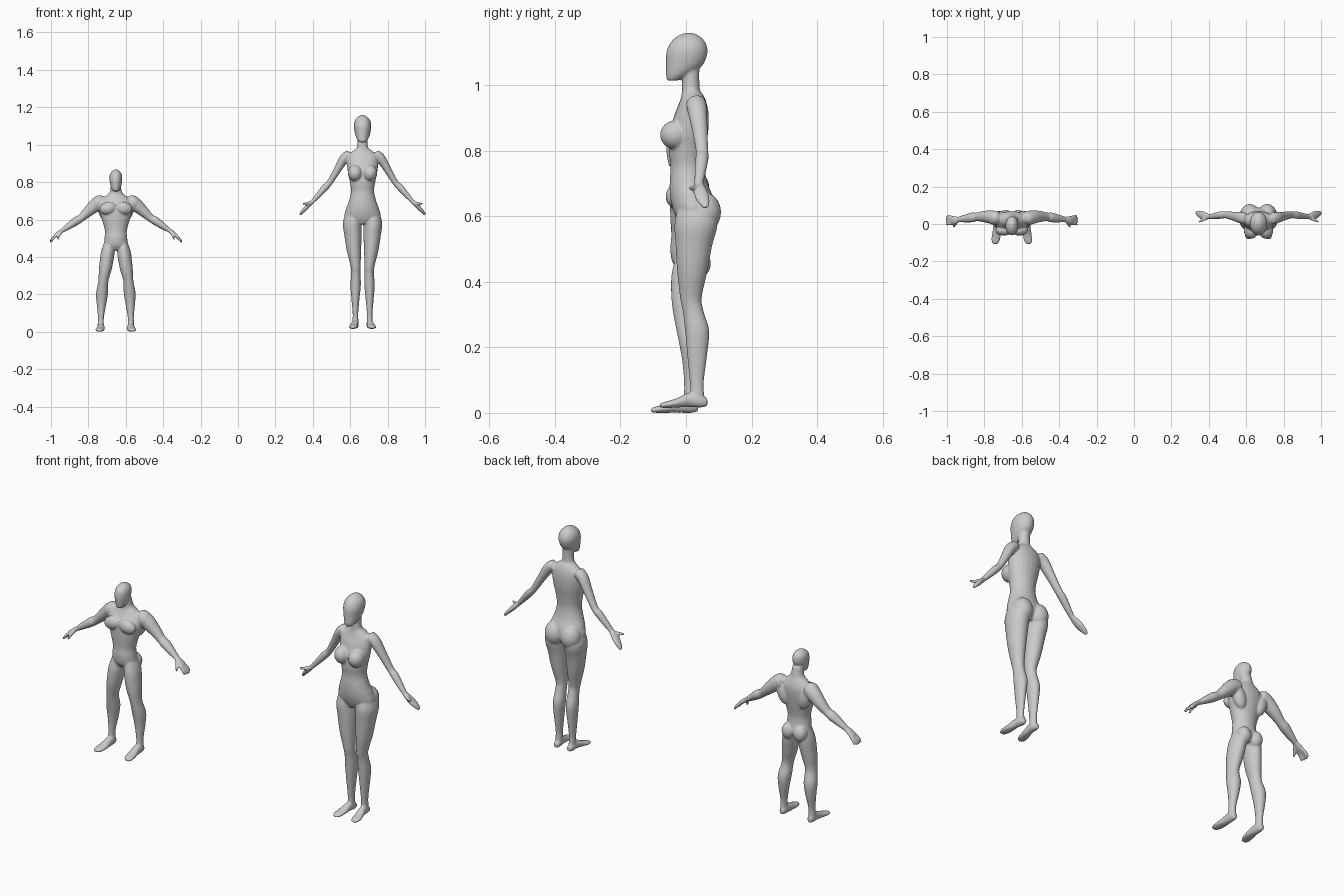
import bpy, bmesh, math
from mathutils import Vector, Matrix

X, Y, Z = Vector((1, 0, 0)), Vector((0, 1, 0)), Vector((0, 0, 1))


def spline(secs, steps=4):
    """Catmull-Rom interpolation of section tuples."""
    out = []
    for i in range(len(secs) - 1):
        a, b, c, d = (secs[max(0, min(len(secs) - 1, i + k))] for k in (-1, 0, 1, 2))
        for s in range(steps):
            t = s / steps
            out.append([.5 * (2 * q + (r - p) * t + (2 * p - 5 * q + 4 * r - w) * t * t
                              + (3 * q - p - 3 * r + w) * t ** 3) for p, q, r, w in zip(a, b, c, d)])
    return out + [list(secs[-1])]


def loft(bm, secs, sides=(1,), axis=None, ref=Y, n=20):
    """Closed tube through sections (x, y, z, half width, half depth)."""
    pts = spline(secs)
    for side in sides:
        rings = []
        for i, (x, y, z, ru, rv) in enumerate(pts):
            t = axis
            if t is None:
                t = (Vector(pts[min(i + 1, len(pts) - 1)][:3]) - Vector(pts[max(i - 1, 0)][:3])).normalized()
            u = ref.cross(t).normalized()
            v = t.cross(u)
            ring = []
            for k in range(n):
                a = 2 * math.pi * k / n
                p = Vector((x, y, z)) + u * max(ru, .001) * math.cos(a) + v * max(rv, .001) * math.sin(a)
                ring.append(bm.verts.new((p.x * side, p.y, p.z)))
            rings.append(ring)
        for r, q in zip(rings, rings[1:]):
            for k in range(n):
                bm.faces.new((r[k], r[(k + 1) % n], q[(k + 1) % n], q[k]))
        bm.faces.new(rings[0])
        bm.faces.new(rings[-1])


def blob(bm, pos, size, tilt=0):
    """Mirrored pair of ellipsoid muscle masses."""
    for s in (1, -1):
        m = (Matrix.Translation((pos[0] * s, pos[1], pos[2])) @ Matrix.Rotation(tilt * s, 4, 'Y')
             @ Matrix.Diagonal((*size, 1)))
        bmesh.ops.create_uvsphere(bm, u_segments=24, v_segments=16, radius=1, matrix=m)


def figure(name, cx, bm):
    """Fuse all masses into one smooth skin."""
    bmesh.ops.recalc_face_normals(bm, faces=bm.faces)
    me = bpy.data.meshes.new(name)
    bm.to_mesh(me)
    bm.free()
    ob = bpy.data.objects.new(name, me)
    bpy.context.collection.objects.link(ob)
    ob.location.x = cx
    rm = ob.modifiers.new("fuse", 'REMESH')
    rm.mode, rm.voxel_size, rm.use_smooth_shade = 'VOXEL', .004, True
    sm = ob.modifiers.new("soften", 'SMOOTH')
    sm.factor, sm.iterations = .5, 7


LR = (1, -1)

# ---------- muscular figure ----------
bm = bmesh.new()
# trunk and neck
loft(bm, [(0, .012, .435, .025, .035), (0, .01, .46, .062, .052), (0, .003, .50, .061, .051),
          (0, .003, .54, .059, .048), (0, .006, .60, .075, .054), (0, .01, .65, .09, .057),
          (0, .018, .69, .088, .05), (0, .022, .72, .062, .038), (0, .02, .745, .034, .03),
          (0, .012, .79, .026, .027)], axis=Z)
# head
loft(bm, [(0, -.032, .752, .016, .02), (0, -.02, .775, .027, .037), (0, -.011, .81, .034, .05),
          (0, -.008, .84, .032, .047), (0, -.006, .858, .021, .03), (0, -.006, .868, .006, .008)], axis=Z)
# chest, back, shoulders, seat
blob(bm, (.042, -.034, .66), (.046, .028, .034), .2)
blob(bm, (.062, .042, .645), (.032, .028, .06), .3)
blob(bm, (.094, .032, .69), (.036, .037, .043), -.7)
blob(bm, (.034, .04, .455), (.034, .036, .042))
# arms
loft(bm, [(.07, .035, .70, .035, .034), (.105, .036, .68, .037, .036), (.145, .04, .645, .029, .031),
          (.187, .038, .607, .021, .023), (.212, .035, .592, .023, .026), (.25, .029, .566, .018, .021),
          (.288, .024, .54, .011, .014)], LR)
# hands: palm, four fingers, thumb
loft(bm, [(.282, .024, .544, .011, .014), (.305, .021, .528, .011, .022), (.325, .02, .512, .009, .023)], LR)
for i, dy in enumerate((-.019, -.006, .007, .019)):
    k = (.9, 1, 1, .85)[i]
    loft(bm, [(.317, .02 + dy * .85, .517, .0075, .0075), (.317 + .022 * k, .02 + dy * 1.1, .505 - .008 * k, .0075, .007),
              (.317 + .035 * k, .02 + dy * 1.2, .50 - .022 * k, .005, .005)], LR)
loft(bm, [(.295, .012, .53, .009, .009), (.306, -.006, .512, .0075, .0075), (.311, -.016, .493, .005, .005)], LR)
# legs
loft(bm, [(.036, .01, .475, .028, .042), (.043, .007, .43, .036, .05), (.048, .004, .39, .037, .05),
          (.057, 0, .33, .034, .043), (.067, .001, .27, .027, .034), (.074, .016, .205, .032, .036),
          (.077, .019, .145, .025, .029), (.08, .014, .075, .016, .02), (.081, .012, .02, .018, .022)], LR, Z)
# feet
loft(bm, [(.08, .036, .018, .012, .014), (.08, .016, .025, .018, .025), (.08, -.02, .022, .02, .022),
          (.083, -.06, .014, .024, .014), (.087, -.09, .01, .022, .01), (.089, -.107, .008, .013, .007)],
     LR, Y, Z)
figure("muscular_figure", -.653, bm)

# ---------- slender figure ----------
bm = bmesh.new()
# trunk and neck
loft(bm, [(0, .025, .575, .03, .045), (0, .025, .61, .094, .062), (0, .018, .655, .089, .066),
          (0, .008, .70, .073, .058), (0, .005, .75, .062, .052), (0, .004, .80, .068, .056),
          (0, .01, .86, .08, .058), (0, .017, .91, .084, .052), (0, .021, .945, .078, .042),
          (0, .02, .968, .05, .034), (0, .015, .99, .029, .027), (0, .014, 1.06, .027, .027)], axis=Z)
# head
loft(bm, [(0, -.042, 1.013, .018, .016), (0, -.025, 1.03, .03, .036), (0, -.005, 1.06, .041, .056),
          (0, .003, 1.1, .047, .063), (0, .006, 1.13, .041, .053), (0, .008, 1.15, .023, .032),
          (0, .008, 1.159, .006, .01)], axis=Z)
# bust, seat, shoulders
blob(bm, (.04, -.033, .848), (.039, .046, .044), .1)
blob(bm, (.046, .053, .612), (.05, .054, .062))
blob(bm, (.085, .032, .937), (.026, .03, .03), -.7)
# arms
loft(bm, [(.07, .03, .948, .026, .03), (.098, .034, .925, .026, .03), (.135, .042, .865, .02, .024),
          (.176, .049, .797, .016, .019), (.2, .048, .772, .018, .02), (.235, .043, .732, .015, .017),
          (.268, .038, .695, .0105, .013)], LR)
# hands: closed fingers and a separate thumb
loft(bm, [(.263, .039, .70, .0105, .013), (.283, .042, .682, .012, .02), (.302, .048, .662, .0115, .022),
          (.32, .055, .643, .009, .018), (.334, .061, .626, .006, .009)], LR)
loft(bm, [(.276, .034, .69, .009, .01), (.298, .022, .685, .008, .008), (.32, .011, .685, .005, .005)], LR)
# legs
loft(bm, [(.047, .03, .64, .042, .05), (.055, .031, .58, .05, .066), (.051, .024, .51, .046, .056),
          (.046, .019, .43, .038, .046), (.037, .015, .35, .027, .033), (.036, .022, .31, .025, .032),
          (.037, .034, .25, .028, .037), (.038, .034, .18, .022, .031), (.038, .033, .1, .015, .022),
          (.038, .034, .065, .0155, .021), (.038, .037, .03, .016, .02)], LR, Z)
# feet
loft(bm, [(.038, .065, .032, .011, .012), (.038, .045, .036, .017, .02), (.041, .01, .04, .018, .022),
          (.047, -.03, .03, .023, .014), (.051, -.06, .025, .023, .01), (.053, -.08, .022, .013, .006)],
     LR, Y, Z)
figure("slender_figure", .666, bm)
